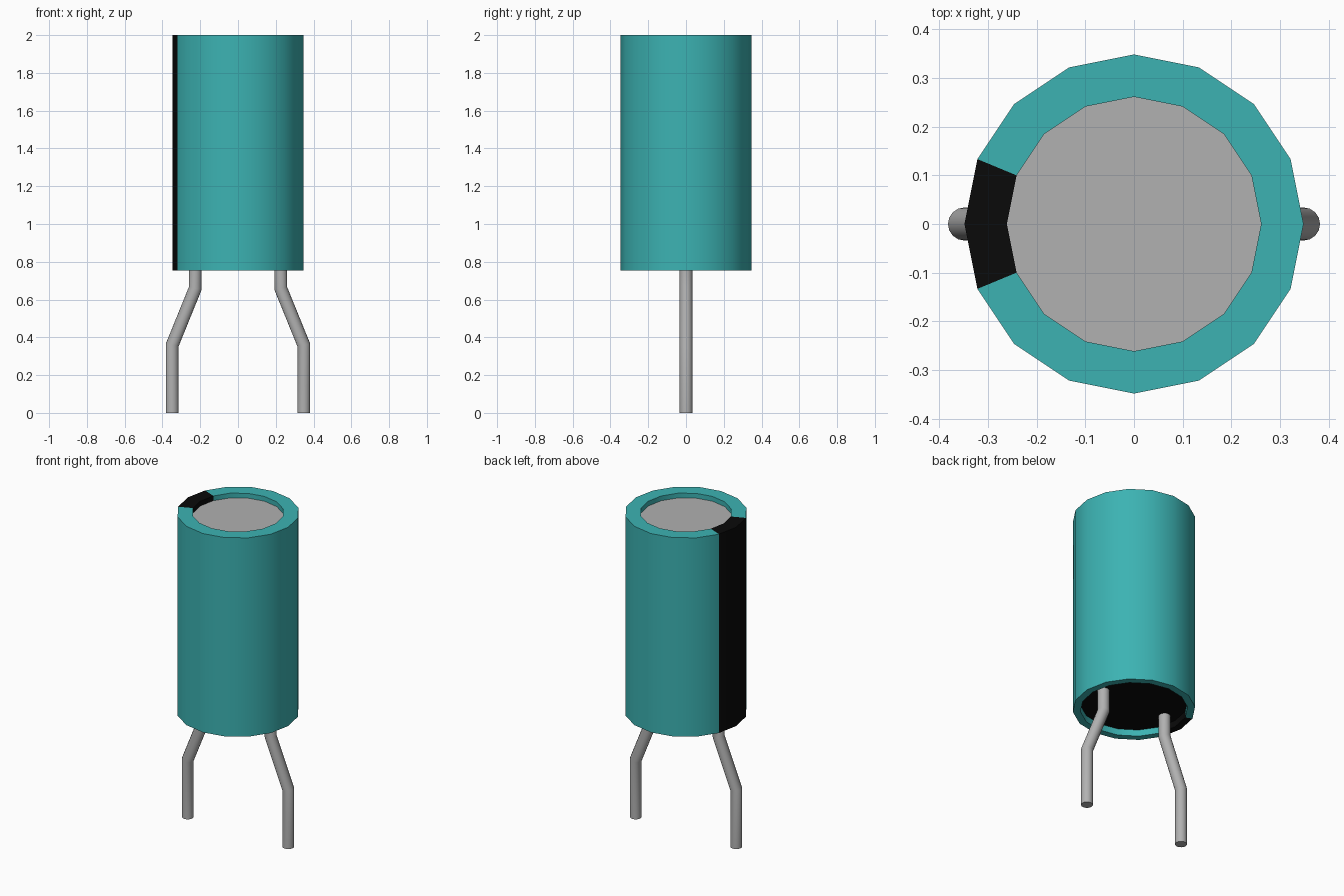
import bpy
import bmesh
from math import atan2, cos, pi, radians, sin

default = bpy.data.objects.get("Cube")
if default:
    bpy.data.objects.remove(default)


def material(name, color):
    mat = bpy.data.materials.new(name)
    mat.use_nodes = True
    mat.diffuse_color = (*color, 1)
    mat.node_tree.nodes["Principled BSDF"].inputs["Base Color"].default_value = (*color, 1)
    return mat


TEAL = material("teal", (0.045, 0.45, 0.45))
BLACK = material("black", (0.003, 0.003, 0.003))
GREY = material("metal grey", (0.44, 0.44, 0.44))


def ring(bm, radius, sides, place):
    """Circle of vertices; place(x, y) returns the final position."""
    angles = [2 * pi * i / sides for i in range(sides)]
    return [bm.verts.new(place(radius * cos(a), radius * sin(a))) for a in angles]


def loft(bm, rings):
    for a, b in zip(rings, rings[1:]):
        for i in range(len(a)):
            j = (i + 1) % len(a)
            bm.faces.new((a[i], a[j], b[j], b[i]))


def finish(name, bm, materials):
    bmesh.ops.recalc_face_normals(bm, faces=bm.faces)
    mesh = bpy.data.meshes.new(name)
    bm.to_mesh(mesh)
    bm.free()
    for mat in materials:
        mesh.materials.append(mat)
    obj = bpy.data.objects.new(name, mesh)
    bpy.context.collection.objects.link(obj)
    bpy.ops.object.select_all(action="DESELECT")
    obj.select_set(True)
    bpy.context.view_layer.objects.active = obj
    bpy.ops.object.shade_smooth_by_angle(angle=radians(40))
    return obj


# Can: sleeve with rolled-in lips, recessed top plate and bottom seal
SIDES = 16
TOP, BASE = 2.0, 0.755
TOP_PLATE, SEAL = TOP - 0.03, BASE + 0.04
OUTER, TOP_LIP, BASE_LIP = 0.348, 0.261, 0.305
profile = [(TOP_LIP, TOP_PLATE), (TOP_LIP, TOP), (OUTER, TOP),
           (OUTER, BASE), (BASE_LIP, BASE), (BASE_LIP, SEAL)]
bm = bmesh.new()
rings = [ring(bm, r, SIDES, lambda x, y, z=z: (x, y, z)) for r, z in profile]
loft(bm, rings)

# Polarity stripe: the two sectors facing -x
for face in bm.faces:
    c = face.calc_center_median()
    face.material_index = int(abs(atan2(c.y, -c.x)) < 2 * pi / SIDES)
bm.faces.new(rings[0]).material_index = 2
bm.faces.new(rings[-1]).material_index = 1
finish("capacitor_can", bm, [TEAL, BLACK, GREY])

# Leads: straight, splayed outward, then straight, with mitred bends
for side, name in ((1, "left_lead"), (-1, "right_lead")):
    bm = bmesh.new()
    path = [(0.226, SEAL, 0), (0.226, 0.66, 0.2), (0.348, 0.36, 0.2), (0.348, 0, 0)]
    rings = [ring(bm, 0.034, 16,
                  lambda x, y, px=px, z=z, tilt=tilt: (side * (px + x), y, z + tilt * x))
             for px, z, tilt in path]
    loft(bm, rings)
    bm.faces.new(rings[0])
    bm.faces.new(rings[-1])
    obj = finish(name, bm, [GREY])
